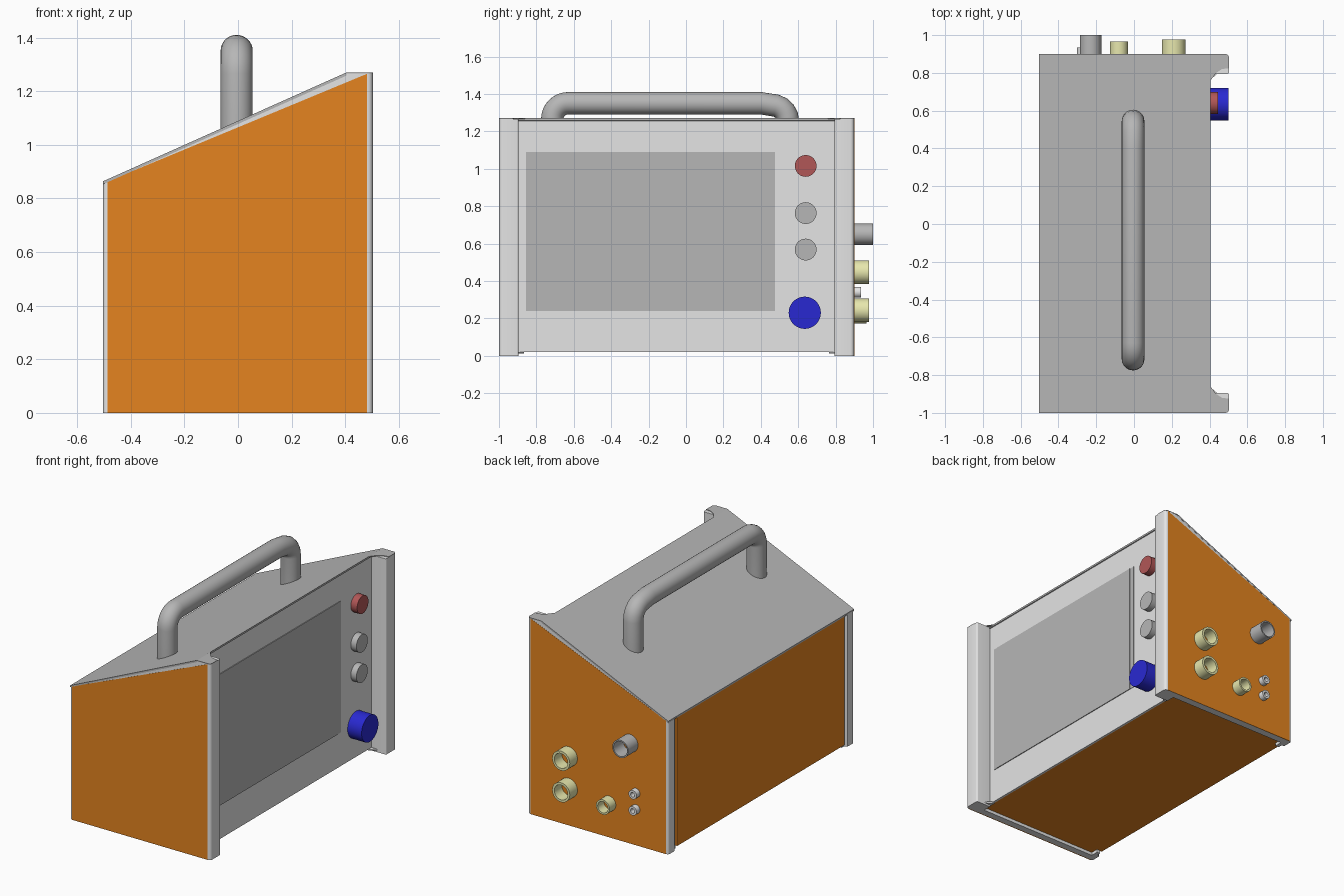
import bpy, bmesh, math
from mathutils import Vector

if "Cube" in bpy.data.objects:
    bpy.data.objects.remove(bpy.data.objects["Cube"])


def material(name, rgb):
    m = bpy.data.materials.new(name)
    m.diffuse_color = (*rgb, 1)
    m.use_nodes = True
    m.node_tree.nodes["Principled BSDF"].inputs["Base Color"].default_value = m.diffuse_color
    return m


ORANGE = material("orange", (0.78, 0.23, 0.014))
LIGHT = material("light_grey", (0.78, 0.78, 0.78))
MID = material("mid_grey", (0.47, 0.47, 0.47))
RED = material("red", (0.44, 0.095, 0.095))
BLUE = material("blue", (0.022, 0.022, 0.64))
CREAM = material("cream", (0.8, 0.8, 0.42))

MID_Y = -0.05      # centre of the case
HALF = 0.95        # half length of the case
SIDE = 0.503       # half width of the case
TOP = 1.27
EDGE = 0.405       # where the sloping top meets the front


def slope(x):
    return min(TOP, 0.865 + (x + 0.5) * (TOP - 0.865) / (EDGE + 0.5))


def finish(name, bm, mat, smooth=False):
    bmesh.ops.recalc_face_normals(bm, faces=bm.faces)
    me = bpy.data.meshes.new(name)
    bm.to_mesh(me)
    bm.free()
    ob = bpy.data.objects.new(name, me)
    bpy.context.collection.objects.link(ob)
    me.materials.append(mat)
    if smooth:
        bpy.ops.object.select_all(action='DESELECT')
        ob.select_set(True)
        bpy.context.view_layer.objects.active = ob
        bpy.ops.object.shade_smooth_by_angle(angle=math.radians(35))
    return ob


def place(axis, u, v, w):
    return {'x': (w, u, v), 'y': (u, w, v), 'z': (u, v, w)}[axis]


def prism(name, pts, axis, a, b, mat, follow_slope=False, smooth=False):
    """Extrude a closed outline along an axis from a to b."""
    bm = bmesh.new()
    rings = [[bm.verts.new(place(axis, u, v, w)) for u, v in pts] for w in (a, b)]
    if follow_slope:
        for v in rings[1]:
            v.co.z = slope(v.co.x) - 0.008
    for r in rings:
        bm.faces.new(r)
    n = len(pts)
    for i in range(n):
        j = (i + 1) % n
        bm.faces.new((rings[0][i], rings[0][j], rings[1][j], rings[1][i]))
    return finish(name, bm, mat, smooth)


def rect(u0, u1, v0, v1):
    return [(u0, v0), (u1, v0), (u1, v1), (u0, v1)]


def circle(u, v, r, n=40):
    return [(u + r * math.cos(2 * math.pi * i / n), v + r * math.sin(2 * math.pi * i / n))
            for i in range(n)]


def arc(u, v, r, a0, a1, n=5):
    return [(u + r * math.cos(math.radians(a0 + (a1 - a0) * i / n)),
             v + r * math.sin(math.radians(a0 + (a1 - a0) * i / n))) for i in range(n + 1)]


def socket(name, x, z, r, y1, mat, bore=0.76, n=32):
    """Hollow round connector on the rear end."""
    bm = bmesh.new()
    rings = [[bm.verts.new((u, y, v)) for u, v in circle(x, z, rad, n)]
             for rad, y in ((r, 0.895), (r, y1), (r * bore, y1), (r * bore, 0.895))]
    for k in range(4):
        a, b = rings[k], rings[(k + 1) % 4]
        for i in range(n):
            j = (i + 1) % n
            bm.faces.new((a[i], a[j], b[j], b[i]))
    return finish(name, bm, mat, True)


# wedge-shaped core: orange back and bottom
prism("case_core", [(-0.5, 0.02), (0.386, 0.02), (0.386, 1.25), (-0.5, 0.857)],
      'y', MID_Y - 0.855, MID_Y + 0.855, ORANGE)
# floor carried on to the end frames
prism("floor", rect(-0.47, 0.386, MID_Y - 0.9, MID_Y + 0.9), 'z', 0.02, 0.03, ORANGE)

# sloping top panel
prism("top_panel", [(-SIDE, 0.853), (-SIDE, 0.864), (EDGE, TOP), (EDGE, TOP - 0.012)],
      'y', MID_Y - HALF, MID_Y + HALF, MID)

# recessed front panel and screen
prism("front_panel", rect(MID_Y - 0.9, MID_Y + 0.9, 0.02, 1.26), 'x', 0.386, 0.4, LIGHT)
prism("screen", rect(-0.855, 0.475, 0.24, 1.09), 'x', 0.395, 0.403, MID)
prism("screen_glass", rect(-0.82, 0.44, 0.24, 1.09), 'x', 0.395, 0.405, MID)

# matching ends: frame, front post, corner gussets, orange plate
for s, end in ((-1, "left"), (1, "right")):
    def flip(pts):
        return [(u, MID_Y + s * d) for u, d in pts]
    out = HALF - 0.001
    # rounded back post with a shallow groove beside the back panel
    frame = [(EDGE, out)] + arc(-SIDE + 0.015, out - 0.015, 0.015, 90, 180) + \
            [(-SIDE, 0.885), (-0.485, 0.873), (-0.485, 0.85), (-0.46, 0.85), (-0.46, 0.9), (EDGE, 0.9)]
    prism(end + "_end_frame", flip(frame), 'z', 0, 1, LIGHT, follow_slope=True, smooth=True)
    post = [(0.4, out)] + arc(SIDE - 0.02, out - 0.02, 0.02, 90, 0) + \
        arc(SIDE - 0.01, 0.855, 0.01, 0, -90) + [(0.4, 0.845)]
    prism(end + "_front_post", flip(post), 'z', 0, TOP - 0.004, LIGHT, smooth=True)
    gusset = [(EDGE, HALF)] + arc(SIDE - 0.02, HALF - 0.02, 0.02, 90, 0) + \
        [(SIDE, 0.875), (0.465, 0.87), (0.435, 0.85), (EDGE, 0.81)]
    prism(end + "_top_gusset", flip(gusset), 'z', TOP - 0.005, TOP, MID)
    low = [(0.39, 0.9), (0.49, 0.86), (0.44, 0.845), (EDGE, 0.815), (0.39, 0.815)]
    prism(end + "_bottom_gusset", flip(low), 'z', 0.012, 0.02, LIGHT)
    prism(end + "_end_plate", [(-0.487, 0), (0.482, 0), (0.482, 1.265), (-0.487, 0.863)],
          'y', MID_Y + s * 0.943, MID_Y + s * HALF, ORANGE)

# carrying handle: tube swept along a rounded path
HX, HR, BEND = -0.005, 0.06, 0.085
path = [(-0.715, 1.03)] + arc(-0.715 + BEND, 1.35 - BEND, BEND, 180, 90, 8) + \
    [(0.4, 1.35)] + arc(0.545 - BEND, 1.34 - BEND, BEND, 75, 0, 4) + [(0.545, 1.03)]
bm = bmesh.new()
rings = []
P = [Vector((HX, y, z)) for y, z in path]
for i, p in enumerate(P):
    t = (P[min(i + 1, len(P) - 1)] - P[max(i - 1, 0)]).normalized()
    if i in (0, len(P) - 1):
        t = Vector((0, 0, 1 if i == 0 else -1))
    side = Vector((1, 0, 0))
    up = side.cross(t)
    rings.append([bm.verts.new(p + side * u + up * v) for u, v in circle(0, 0, HR, 28)])
for a, b in zip(rings, rings[1:]):
    for i in range(28):
        j = (i + 1) % 28
        bm.faces.new((a[i], a[j], b[j], b[i]))
bm.faces.new(rings[0])
bm.faces.new(rings[-1])
finish("carry_handle", bm, MID, True)

# front buttons and dial
for name, y, z, r, x1, mat in (("red_button", 0.64, 1.015, 0.058, 0.445, RED),
                               ("upper_grey_button", 0.64, 0.763, 0.058, 0.44, MID),
                               ("lower_grey_button", 0.64, 0.568, 0.058, 0.44, MID),
                               ("blue_dial", 0.635, 0.23, 0.086, 0.5, BLUE)):
    prism(name, circle(y, z, r), 'x', 0.395, x1, mat, smooth=True)

# connectors on the rear end
socket("large_grey_socket", -0.23, 0.65, 0.057, 1.0, MID, 0.85)
socket("upper_cream_socket", 0.21, 0.447, 0.063, 0.978, CREAM)
socket("lower_cream_socket", 0.21, 0.243, 0.063, 0.978, CREAM)
socket("small_cream_socket", -0.08, 0.22, 0.048, 0.965, CREAM)
for i, z in enumerate((0.34, 0.235)):
    socket(f"jack_{i + 1}", -0.272, z, 0.029, 0.935, LIGHT, 0.5, 20)
